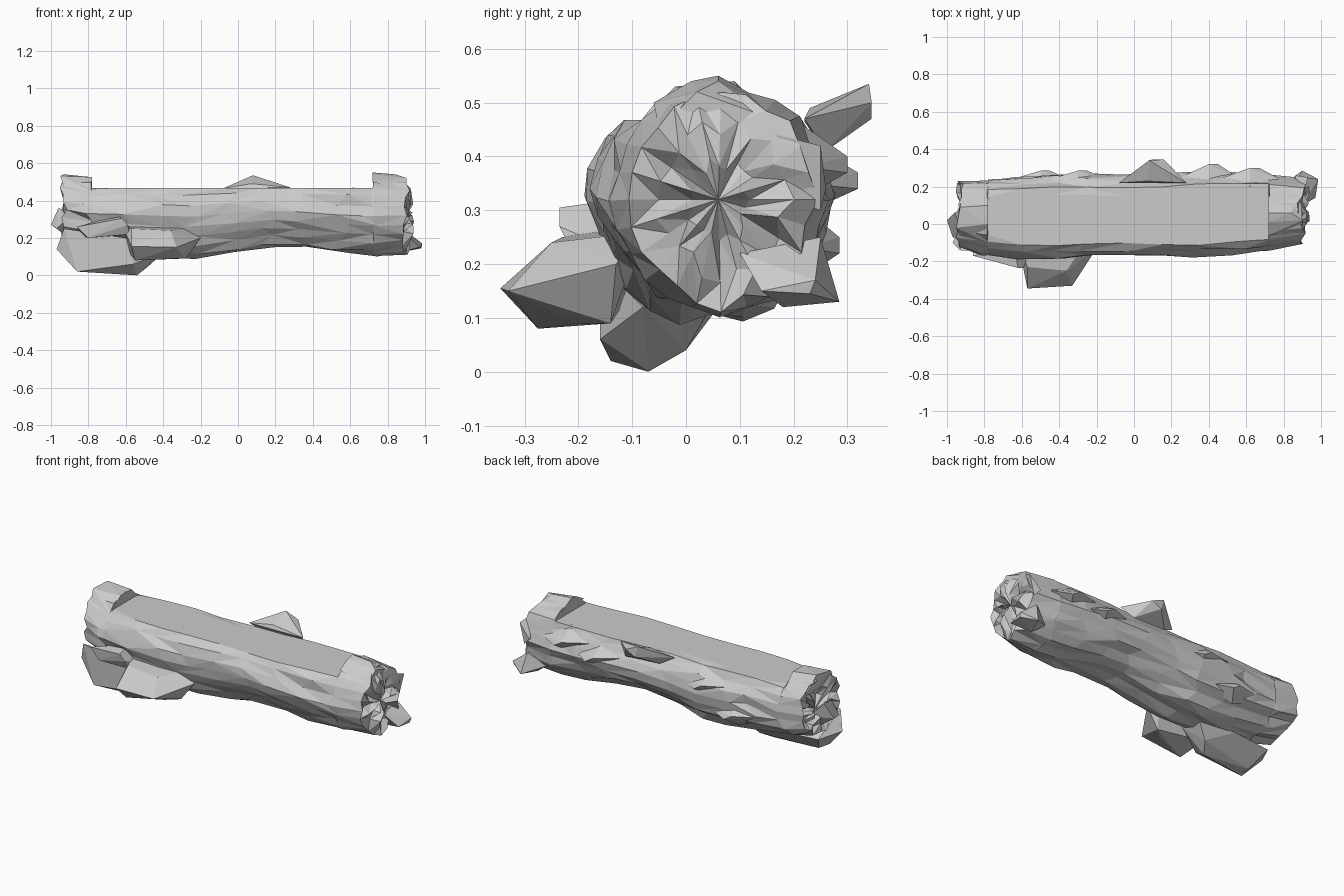
import bpy, bmesh, math, random

random.seed(11)
SEGS = 24
CUT_Z, CUT_L, CUT_R = 0.468, -0.78, 0.72


def finish(bm, name):
    bmesh.ops.recalc_face_normals(bm, faces=bm.faces)
    me = bpy.data.meshes.new(name)
    bm.to_mesh(me)
    bm.free()
    ob = bpy.data.objects.new(name, me)
    bpy.context.collection.objects.link(ob)
    return ob


def chunk(name, points):
    """Faceted lump: convex hull of a few corner points."""
    bm = bmesh.new()
    for p in points:
        bm.verts.new(p)
    res = bmesh.ops.convex_hull(bm, input=bm.verts)
    loose = [v for v in bm.verts if not v.link_faces]
    bmesh.ops.delete(bm, geom=loose, context='VERTS')
    return finish(bm, name)


# Log stations: x, front y, back y, bottom z, top z
STATIONS = [
    (-0.93, -0.13, 0.24, 0.18, 0.52), (-0.78, -0.16, 0.25, 0.14, 0.52),
    (-0.55, -0.18, 0.26, 0.11, 0.54), (-0.30, -0.18, 0.28, 0.08, 0.54),
    (0.00, -0.165, 0.26, 0.13, 0.54), (0.20, -0.17, 0.27, 0.16, 0.54),
    (0.40, -0.17, 0.28, 0.135, 0.54), (0.65, -0.15, 0.27, 0.10, 0.53),
    (0.78, -0.13, 0.26, 0.11, 0.53), (0.895, -0.11, 0.24, 0.12, 0.52),
]


def station(x):
    for a, b in zip(STATIONS, STATIONS[1:]):
        if x <= b[0]:
            t = max(0, (x - a[0]) / (b[0] - a[0]))
            return [p + (q - p) * t for p, q in zip(a, b)]
    return STATIONS[-1]


# Bark grooves drift slowly from ring to ring
groove = [random.uniform(-0.08, 0.06) for _ in range(SEGS)]


def ring(bm, x, jitter):
    _, y0, y1, z0, z1 = station(x)
    cy, cz, ry, rz = (y0 + y1) / 2, (z0 + z1) / 2, (y1 - y0) / 2, (z1 - z0) / 2
    end = x < -0.9 or x > 0.88
    verts = []
    for i in range(SEGS):
        a = math.tau * i / SEGS
        groove[i] = groove[i] * 0.65 + random.uniform(-0.07, 0.05) * jitter
        k = 1 + groove[i]
        z = cz + rz * k * math.sin(a)
        if CUT_L <= x <= CUT_R:
            z = min(z, CUT_Z)
        dx = random.uniform(-0.025, 0.025) if end else 0
        if not end and math.sin(a) < 0.6:
            dx = random.uniform(-0.05, 0.05) * jitter
        verts.append(bm.verts.new((x + dx, cy + ry * k * math.cos(a), z)))
    return verts


def bridge(bm, r0, r1):
    for i in range(SEGS):
        j = (i + 1) % SEGS
        a, b, c, d = r0[i], r0[j], r1[j], r1[i]
        if random.random() < 0.5:
            bm.faces.new((a, b, c)); bm.faces.new((a, c, d))
        else:
            bm.faces.new((a, b, d)); bm.faces.new((b, c, d))


# Log body with a flat sawn top
bm = bmesh.new()
xs = [-0.93, -0.785, -0.78, -0.6, -0.42, -0.25, -0.05, 0.15, 0.35, 0.55, 0.72, 0.725, 0.895]
rings = [ring(bm, x, 0 if x in (-0.78, 0.725) else 1) for x in xs]
for r0, r1 in zip(rings, rings[1:]):
    bridge(bm, r0, r1)

# Splintered end grain
for outer, side in ((rings[0], -1), (rings[-1], 1)):
    prev = outer
    for s in (0.68, 0.34):
        inner = []
        for v in outer:
            k = s + random.uniform(-0.08, 0.08)
            inner.append(bm.verts.new((side * (0.91 + random.uniform(-0.045, 0.035)),
                                       0.06 + (v.co.y - 0.06) * k,
                                       0.32 + (v.co.z - 0.32) * k)))
        bridge(bm, prev, inner)
        prev = inner
    tip = bm.verts.new((side * 0.9, 0.06, 0.32))
    for i in range(SEGS):
        bm.faces.new((prev[i], prev[(i + 1) % SEGS], tip))
finish(bm, "log_body")

# Sawn-off branch stub on the front
chunk("branch_stub", [
    (-0.57, -0.345, 0.155), (-0.33, -0.33, 0.15), (-0.55, -0.275, 0.08),
    (-0.35, -0.20, 0.09), (-0.57, -0.23, 0.25), (-0.36, -0.25, 0.24),
    (-0.20, -0.13, 0.20), (-0.28, -0.14, 0.09), (-0.62, -0.10, 0.27),
    (-0.58, -0.12, 0.12), (-0.25, -0.08, 0.26)])

# Knotted foot under the left end
chunk("lower_knot", [
    (-0.86, -0.14, 0.02), (-0.84, -0.06, 0.02), (-0.54, -0.07, 0.0),
    (-0.49, 0.0, 0.04), (-0.56, -0.16, 0.06), (-0.97, -0.10, 0.14),
    (-0.93, -0.14, 0.25), (-0.60, -0.16, 0.20), (-0.90, 0.03, 0.12),
    (-0.42, 0.04, 0.11), (-0.40, -0.08, 0.12), (-0.65, 0.06, 0.12)])
chunk("side_knot", [
    (-0.62, -0.235, 0.305), (-0.59, -0.235, 0.27), (-0.58, -0.21, 0.22),
    (-0.86, -0.17, 0.26), (-0.80, -0.18, 0.20), (-0.64, -0.13, 0.32),
    (-0.55, -0.12, 0.22), (-0.85, -0.08, 0.22)])

# Broken twig at the back
chunk("back_twig", [
    (0.08, 0.34, 0.535), (0.16, 0.345, 0.50), (0.10, 0.345, 0.47),
    (0.07, 0.23, 0.49), (0.28, 0.22, 0.47), (-0.08, 0.22, 0.465),
    (0.0, 0.25, 0.42), (0.22, 0.26, 0.41)])

# Raised bark above the sawn face at both ends
chunk("left_top_bark", [
    (-0.95, -0.02, 0.53), (-0.93, 0.09, 0.54), (-0.78, 0.0, 0.525),
    (-0.78, 0.10, 0.525), (-0.92, -0.09, 0.44), (-0.78, -0.10, 0.45),
    (-0.92, 0.18, 0.44), (-0.78, 0.18, 0.45)])
chunk("right_top_bark", [
    (0.72, 0.01, 0.54), (0.72, 0.06, 0.55), (0.84, 0.06, 0.54),
    (0.90, 0.02, 0.52), (0.72, -0.06, 0.50), (0.90, -0.05, 0.45),
    (0.72, 0.15, 0.50), (0.89, 0.16, 0.47)])

# Long splinters at the ends
chunk("right_splinter", [
    (0.98, 0.23, 0.145), (0.97, 0.14, 0.15), (0.90, 0.285, 0.13),
    (0.88, 0.25, 0.25), (0.90, 0.10, 0.22), (0.86, 0.18, 0.12),
    (0.78, 0.20, 0.18), (0.985, 0.24, 0.17)])
chunk("left_splinter", [
    (-1.0, 0.02, 0.27), (-0.97, -0.07, 0.25), (-0.96, 0.06, 0.36),
    (-0.88, 0.10, 0.28), (-0.88, -0.10, 0.33), (-0.90, 0.02, 0.20)])
chunk("right_upper_splinter", [
    (1.0, 0.235, 0.15), (0.93, 0.25, 0.42), (0.91, 0.17, 0.44),
    (0.86, 0.26, 0.34), (0.86, 0.12, 0.34), (0.90, 0.25, 0.30)][1:])
# Bark flakes standing proud of the back
for x, y, z in ((-0.3, 0.285, 0.38), (0.4, 0.32, 0.37), (0.62, 0.30, 0.40), (-0.5, 0.285, 0.25)):
    chunk("back_bark_flake", [
        (x, y, z), (x + 0.05, y, z - 0.03), (x - 0.22, 0.22, z + 0.02),
        (x + 0.2, 0.22, z - 0.02), (x, 0.2, z + 0.07), (x, 0.21, z - 0.08)])
